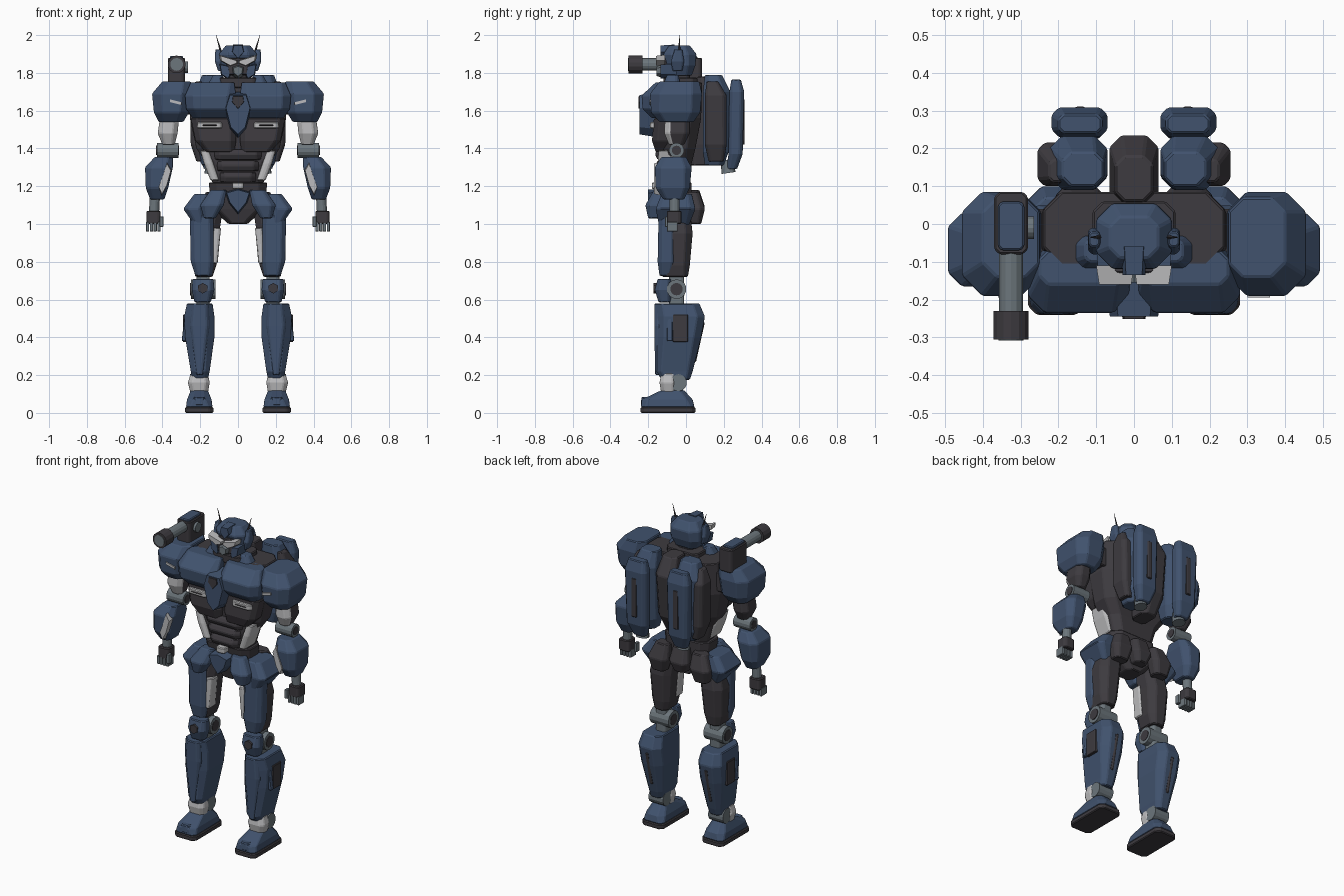
import bpy
import bmesh
from mathutils import Vector

default_cube = bpy.data.objects.get("Cube")
if default_cube:
    bpy.data.objects.remove(default_cube, do_unlink=True)


def make_material(name, red, green, blue):
    material = bpy.data.materials.new(name)
    material.use_nodes = True
    color = (red, green, blue, 1)
    material.diffuse_color = color
    material.node_tree.nodes["Principled BSDF"].inputs["Base Color"].default_value = color
    return material


BLUE = make_material("navy armor", .052, .085, .155)
DARK = make_material("charcoal frame", .047, .043, .05)
LIGHT = make_material("pale grey", .5, .5, .51)
GREY = make_material("steel grey", .15, .18, .2)


def finish(name, mesh_data, materials, pair, bevel, rule=None):
    """Turn a bmesh into an object, mirrored across x when it is a pair."""
    bmesh.ops.recalc_face_normals(mesh_data, faces=mesh_data.faces)
    if rule:
        for face in mesh_data.faces:
            face.material_index = int(rule(face.normal))
    mesh = bpy.data.meshes.new(name)
    mesh_data.to_mesh(mesh)
    mesh_data.free()
    for material in materials:
        mesh.materials.append(material)
    part = bpy.data.objects.new(name, mesh)
    bpy.context.collection.objects.link(part)
    if bevel:
        modifier = part.modifiers.new("edge_bevel", "BEVEL")
        modifier.width = bevel
        modifier.segments = 1
    if pair:
        modifier = part.modifiers.new("mirror", "MIRROR")
        modifier.use_mirror_merge = False
    return part


def skin(name, material, loops, pair, bevel, second=None, rule=None):
    """Join loops of equal length into a closed solid."""
    mesh_data = bmesh.new()
    rows = [[mesh_data.verts.new(point) for point in loop] for loop in loops]
    for low, high in zip(rows, rows[1:]):
        for i in range(len(low)):
            j = (i + 1) % len(low)
            mesh_data.faces.new((low[i], low[j], high[j], high[i]))
    mesh_data.faces.new(rows[0])
    mesh_data.faces.new(rows[-1])
    materials = [material, second] if second else [material]
    return finish(name, mesh_data, materials, pair, bevel, rule)


def ring(z, x, y, cut=.25):
    """Rectangle with cut corners at one height."""
    (a, b), (c, d) = x, y
    k = cut * min(b - a, d - c)
    return [(b, c + k, z), (b, d - k, z), (b - k, d, z), (a + k, d, z),
            (a, d - k, z), (a, c + k, z), (a + k, c, z), (b - k, c, z)]


def loft(name, material, *rings, pair=True, bevel=.005, second=None, rule=None):
    return skin(name, material, rings, pair, bevel, second, rule)


def box(name, material, x, y, z, pair=True, cut=.15):
    return loft(name, material, ring(z[0], x, y, cut), ring(z[1], x, y, cut), pair=pair)


def plate(name, material, outline, y, pair=False, shrink=.85):
    """Front-facing plate from an x-z outline with a smaller front."""
    mid = sum((Vector(point) for point in outline), Vector((0, 0))) / len(outline)
    front = [mid + (Vector(point) - mid) * shrink for point in outline]
    loops = [[(p[0], depth, p[1]) for p in points]
             for points, depth in ((outline, y[1]), (front, y[0]))]
    return skin(name, material, loops, pair, 0)


def tube(name, material, start, end, radius, tip=None, pair=True, sides=14):
    start, end = Vector(start), Vector(end)
    axis = end - start
    matrix = axis.to_track_quat("Z", "Y").to_matrix().to_4x4()
    matrix.translation = (start + end) / 2
    mesh_data = bmesh.new()
    bmesh.ops.create_cone(mesh_data, cap_ends=True, segments=sides, radius1=radius,
                          radius2=radius if tip is None else tip,
                          depth=axis.length, matrix=matrix)
    return finish(name, mesh_data, [material], pair, 0)


def faces_front(normal):
    return normal.y < -.4


# Feet and ankles
box("soles", DARK, x=(.13, .28), y=(-.24, .05), z=(0, .03))
loft("feet", BLUE, ring(.03, x=(.135, .275), y=(-.238, .045), cut=.15),
     ring(.07, x=(.14, .27), y=(-.235, .035)), ring(.12, x=(.16, .25), y=(-.13, -.01)))
loft("toe_caps", BLUE, ring(.04, x=(.165, .245), y=(-.24, -.13)),
     ring(.085, x=(.175, .235), y=(-.235, -.13)))
loft("ankle_guards", LIGHT, ring(.1, x=(.16, .25), y=(-.13, -.05)),
     ring(.16, x=(.15, .265), y=(-.14, -.05)), ring(.21, x=(.16, .25), y=(-.13, -.05)))
tube("ankle_joints", GREY, (.155, -.04, .16), (.255, -.04, .16), .045)

# Shins
loft("shins", BLUE, ring(.175, x=(.16, .245), y=(-.13, .02)),
     ring(.22, x=(.15, .25), y=(-.155, .035)), ring(.4, x=(.125, .28), y=(-.155, .08)),
     ring(.51, x=(.125, .285), y=(-.155, .1)), ring(.58, x=(.135, .27), y=(-.16, .07)))
loft("shin_guards", BLUE, ring(.2, x=(.185, .22), y=(-.163, -.1)),
     ring(.46, x=(.15, .255), y=(-.168, -.1)), ring(.58, x=(.155, .245), y=(-.168, -.1)))
loft("calf_side_panels", DARK, ring(.375, x=(.25, .292), y=(-.07, .01), cut=.1),
     ring(.52, x=(.25, .292), y=(-.07, .01), cut=.1))
loft("calf_fins", BLUE, ring(.38, x=(.275, .298), y=(-.1, -.07)),
     ring(.5, x=(.26, .285), y=(-.1, -.07)))
loft("calf_slots", DARK, ring(.27, x=(.19, .215), y=(0, .053)),
     ring(.48, x=(.19, .215), y=(.04, .1)))

# Knees
box("knee_links", GREY, x=(.15, .22), y=(-.09, -.01), z=(.55, .76))
tube("knee_joints", GREY, (.12, -.05, .655), (.25, -.05, .655), .052)
tube("knee_hubs", DARK, (.118, -.05, .655), (.254, -.05, .655), .033)
loft("knee_guards", BLUE, ring(.585, x=(.145, .23), y=(-.145, -.08)),
     ring(.65, x=(.125, .245), y=(-.165, -.07)), ring(.71, x=(.13, .24), y=(-.15, -.08)))
tube("knee_studs", DARK, (.187, -.15, .66), (.187, -.171, .66), .028, sides=6)

# Thighs
loft("thighs", DARK, ring(.72, x=(.135, .225), y=(-.125, .01)),
     ring(.78, x=(.115, .24), y=(-.135, .02)), ring(.95, x=(.1, .25), y=(-.13, .035)),
     ring(1.08, x=(.08, .22), y=(-.11, .02)))
loft("thigh_plates", BLUE, ring(.725, x=(.14, .225), y=(-.14, -.07)),
     ring(.8, x=(.125, .25), y=(-.15, -.05)), ring(1.05, x=(.13, .255), y=(-.145, -.05)))
loft("thigh_inner_strips", LIGHT, ring(.79, x=(.108, .14), y=(-.13, -.06)),
     ring(.98, x=(.09, .13), y=(-.13, -.06)))

# Pelvis and skirt armor
loft("pelvis", DARK, ring(1, x=(-.05, .05), y=(-.1, .02)),
     ring(1.08, x=(-.14, .14), y=(-.12, .03)), ring(1.22, x=(-.155, .155), y=(-.14, .03)),
     pair=False)
plate("crotch_guard", BLUE, [(-.07, 1.17), (0, 1.19), (.07, 1.17), (.05, 1.11),
                             (0, 1.05), (-.05, 1.11)], y=(-.2, -.1))
box("belt_buckle", LIGHT, x=(-.03, .03), y=(-.18, -.1), z=(1.185, 1.22), pair=False)
loft("front_skirts", BLUE, ring(1.03, x=(.12, .18), y=(-.2, -.12)),
     ring(1.1, x=(.075, .2), y=(-.215, -.11)), ring(1.18, x=(.06, .145), y=(-.17, -.1)))
loft("side_skirts", BLUE, ring(.98, x=(.17, .22), y=(-.14, .01)),
     ring(1.08, x=(.18, .29), y=(-.16, .05)), ring(1.16, x=(.14, .23), y=(-.13, .03)))
loft("rear_skirts", DARK, ring(1, x=(.1, .19), y=(.01, .08)),
     ring(1.08, x=(.075, .21), y=(0, .1)), ring(1.17, x=(.08, .17), y=(0, .07)))
loft("tail_guard", DARK, ring(1.03, x=(-.04, .04), y=(0, .08)),
     ring(1.09, x=(-.065, .065), y=(0, .1)), ring(1.18, x=(-.05, .05), y=(0, .07)),
     pair=False)

# Torso
loft("torso", DARK, ring(1.2, x=(-.13, .13), y=(-.12, .02)),
     ring(1.32, x=(-.165, .165), y=(-.13, .03)), ring(1.4, x=(-.22, .22), y=(-.13, .05)),
     ring(1.56, x=(-.255, .255), y=(-.14, .08)), ring(1.75, x=(-.24, .24), y=(-.11, .085)),
     pair=False)
for level in range(3):
    base = 1.22 + level * .06
    wide = .095 + level * .015
    loft("abdomen_band", DARK, ring(base, x=(-wide, wide), y=(-.15, -.05)),
         ring(base + .03, x=(-wide, wide), y=(-.165, -.05)),
         ring(base + .055, x=(-wide, wide), y=(-.15, -.05)), pair=False)
loft("waist_side_plates", LIGHT, ring(1.23, x=(.1, .145), y=(-.145, -.03)),
     ring(1.32, x=(.13, .18), y=(-.15, -.03)), ring(1.39, x=(.155, .2), y=(-.145, -.04)))
loft("lower_chest", DARK, ring(1.38, x=(.02, .17), y=(-.16, -.08)),
     ring(1.44, x=(.01, .225), y=(-.18, -.06)), ring(1.56, x=(.01, .25), y=(-.17, -.05)))
box("chest_vents", LIGHT, x=(.085, .215), y=(-.19, -.1), z=(1.505, 1.54))
box("vent_slots", DARK, x=(.1, .2), y=(-.193, -.1), z=(1.52, 1.526))
loft("chest_plates", BLUE, ring(1.56, x=(.04, .24), y=(-.18, -.07)),
     ring(1.61, x=(.02, .275), y=(-.23, -.06)), ring(1.68, x=(.01, .28), y=(-.235, -.06)),
     ring(1.75, x=(.02, .25), y=(-.16, -.07)))
plate("chest_keel", BLUE, [(-.05, 1.7), (.05, 1.7), (.075, 1.62), (.045, 1.5),
                           (0, 1.455), (-.045, 1.5), (-.075, 1.62)], y=(-.245, -.13))
plate("chest_gem", DARK, [(-.03, 1.68), (.03, 1.68), (.035, 1.645), (0, 1.605),
                          (-.035, 1.645)], y=(-.251, -.23))
box("neck_collar", DARK, x=(-.11, .11), y=(-.12, .06), z=(1.72, 1.775), pair=False)
loft("collar_guards", BLUE, ring(1.74, x=(.07, .16), y=(-.12, -.03)),
     ring(1.79, x=(.08, .13), y=(-.1, -.04)))

# Head
box("neck", DARK, x=(-.05, .05), y=(-.08, .02), z=(1.75, 1.82), pair=False)
loft("helmet", BLUE, ring(1.785, x=(-.075, .075), y=(-.08, .03)),
     ring(1.84, x=(-.1, .1), y=(-.1, .05)), ring(1.9, x=(-.1, .1), y=(-.12, .055)),
     ring(1.945, x=(-.065, .065), y=(-.09, .02)), pair=False)
box("face", DARK, x=(-.06, .06), y=(-.13, -.05), z=(1.79, 1.88), pair=False)
plate("chin_mask", GREY, [(-.04, 1.835), (0, 1.85), (.04, 1.835), (.035, 1.79),
                          (0, 1.765), (-.035, 1.79)], y=(-.155, -.09), shrink=.6)
plate("cheek_guards", BLUE, [(.05, 1.84), (.1, 1.85), (.09, 1.79), (.05, 1.765),
                             (.04, 1.785)], y=(-.135, -.05), pair=True)
plate("brow_crests", LIGHT, [(0, 1.865), (.1, 1.895), (.095, 1.865), (.04, 1.835),
                             (0, 1.85)], y=(-.16, -.11), pair=True)
plate("forehead_crest", BLUE, [(-.025, 1.95), (.025, 1.95), (.035, 1.91), (0, 1.87),
                               (-.035, 1.91)], y=(-.135, -.06))
loft("ear_guards", BLUE, ring(1.81, x=(.085, .105), y=(-.07, -.02)),
     ring(1.86, x=(.085, .122), y=(-.08, -.01)), ring(1.925, x=(.09, .12), y=(-.06, -.02)))
tube("antennas", DARK, (.088, -.035, 1.9), (.116, -.035, 2), .007, tip=.001, sides=5)

# Arms
loft("shoulder_pads", BLUE, ring(1.54, x=(.29, .42), y=(-.14, .04)),
     ring(1.59, x=(.26, .445), y=(-.185, .075)), ring(1.69, x=(.245, .455), y=(-.19, .085)),
     ring(1.755, x=(.25, .4), y=(-.14, .07)))
plate("shoulder_marks", LIGHT, [(.3, 1.63), (.36, 1.645), (.36, 1.66), (.3, 1.645)],
      y=(-.194, -.186), pair=True, shrink=1)
box("shoulder_joints", DARK, x=(.2, .32), y=(-.09, .04), z=(1.58, 1.7))
loft("upper_arms", DARK, ring(1.42, x=(.335, .4), y=(-.09, -.01)),
     ring(1.48, x=(.32, .425), y=(-.115, .02)), ring(1.58, x=(.31, .41), y=(-.11, .02)),
     second=LIGHT, rule=faces_front)
tube("elbow_joints", GREY, (.315, -.05, 1.39), (.43, -.05, 1.39), .04)
tube("elbow_hubs", DARK, (.312, -.05, 1.39), (.433, -.05, 1.39), .025)
loft("forearms", BLUE, ring(1.13, x=(.39, .465), y=(-.12, -.01)),
     ring(1.19, x=(.37, .488), y=(-.16, .02)), ring(1.3, x=(.345, .492), y=(-.165, .03)),
     ring(1.355, x=(.345, .44), y=(-.13, 0)))
plate("forearm_strips", LIGHT, [(.35, 1.29), (.375, 1.335), (.395, 1.27), (.425, 1.19),
                                (.405, 1.145), (.375, 1.2)], y=(-.169, -.1), pair=True)
tube("wrists", GREY, (.44, -.06, 1.15), (.445, -.06, 1.05), .027)
box("palms", DARK, x=(.41, .485), y=(-.1, -.025), z=(1, 1.07))
for finger in range(4):
    left = .41 + finger * .02
    box("fingers", GREY, x=(left, left + .017), y=(-.1, -.045), z=(.96, 1.01))
box("thumbs", GREY, x=(.395, .415), y=(-.11, -.08), z=(.985, 1.04))

# Backpack
loft("backpack_spine", DARK, ring(1.31, x=(-.05, .05), y=(.02, .15)),
     ring(1.42, x=(-.065, .065), y=(.02, .21)), ring(1.68, x=(-.065, .065), y=(.04, .235)),
     ring(1.78, x=(-.05, .05), y=(.06, .18)), pair=False)
loft("backpack_pods", BLUE, ring(1.31, x=(.09, .19), y=(.1, .2)),
     ring(1.38, x=(.07, .22), y=(.09, .225)), ring(1.7, x=(.07, .225), y=(.09, .235)),
     ring(1.79, x=(.08, .19), y=(.1, .19)))
loft("backpack_wings", DARK, ring(1.33, x=(.17, .22), y=(.12, .2)),
     ring(1.42, x=(.18, .25), y=(.1, .215)), ring(1.68, x=(.18, .255), y=(.1, .215)),
     ring(1.755, x=(.18, .225), y=(.11, .17)))
loft("thrusters", BLUE, ring(1.29, x=(.1, .18), y=(.215, .27)),
     ring(1.37, x=(.075, .21), y=(.225, .3)), ring(1.7, x=(.07, .218), y=(.23, .308)),
     ring(1.765, x=(.085, .2), y=(.24, .29)))
box("thruster_slots", DARK, x=(.125, .16), y=(.26, .31), z=(1.42, 1.66))
tube("thruster_nozzles", GREY, (.14, .215, 1.34), (.14, .225, 1.27), .03, tip=.038)

# Shoulder cannon on the model's right
box("cannon_mount", DARK, x=(-.37, -.28), y=(-.08, .085), z=(1.74, 1.88), pair=False)
box("cannon_cover", BLUE, x=(-.36, -.29), y=(-.07, .06), z=(1.86, 1.89), pair=False)
tube("cannon_dial", GREY, (-.29, -.01, 1.83), (-.265, -.01, 1.83), .03, pair=False)
tube("cannon_barrel", GREY, (-.325, -.05, 1.845), (-.325, -.24, 1.845), .033, pair=False)
tube("cannon_muzzle", DARK, (-.325, -.23, 1.845), (-.325, -.305, 1.845), .047, pair=False)
tube("cannon_bore", GREY, (-.325, -.3, 1.845), (-.325, -.308, 1.845), .034, pair=False)
